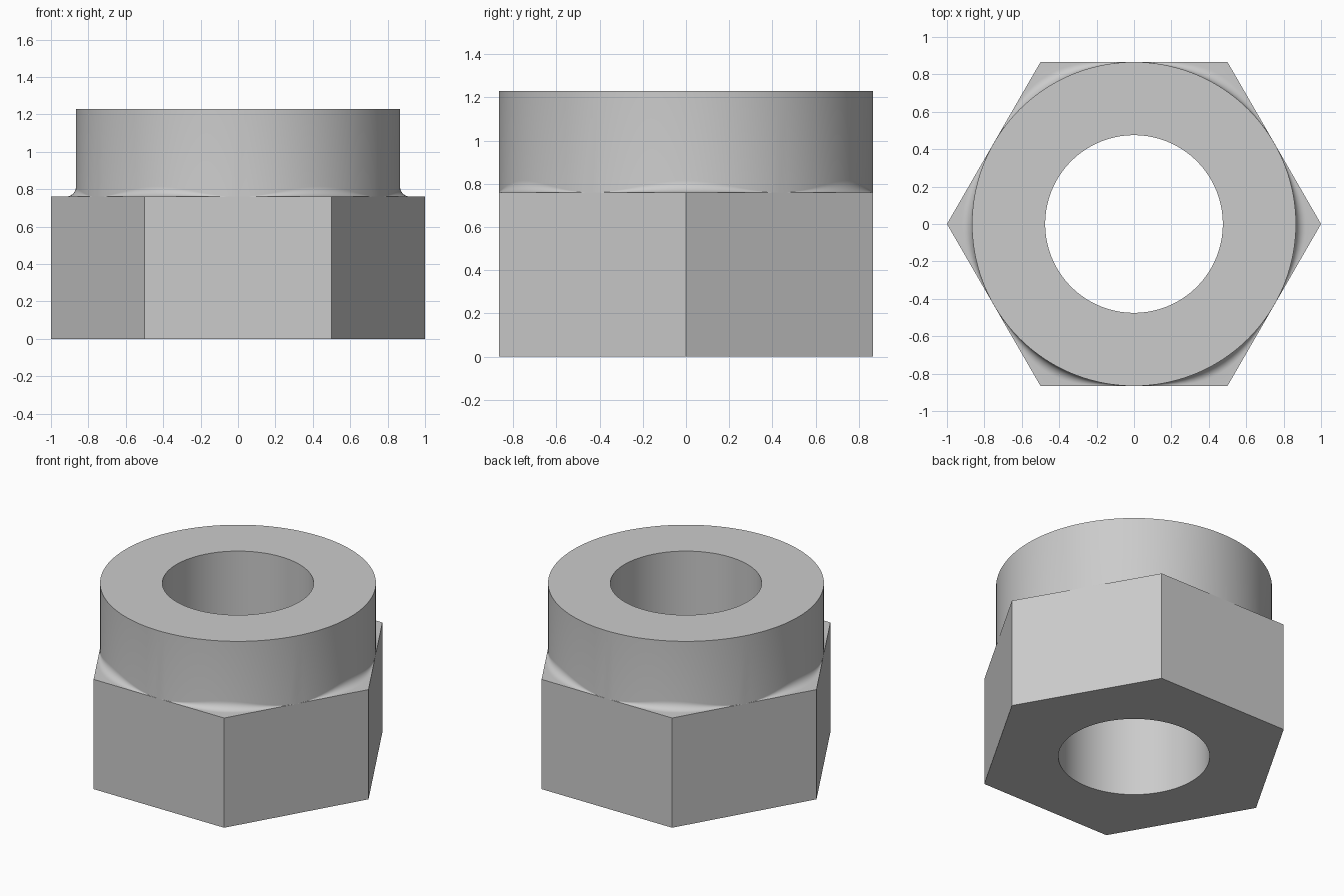
import bpy, bmesh
from math import cos, sin, pi, radians

cube = bpy.data.objects.get("Cube")
if cube:
    bpy.data.objects.remove(cube, do_unlink=True)

SEGMENTS = 120            # multiple of 12, so corners and flats land on columns
FLAT = cos(pi / 6)        # distance from axis to a hexagon flat
COLLAR = FLAT             # collar touches the middle of each flat
BORE = 0.475
HEX_TOP, TOP = 0.76, 1.23
FILLET, STEPS = 0.055, 8

steel = bpy.data.materials.new("steel grey")
steel.use_nodes = True
grey = (0.6, 0.6, 0.6, 1)
steel.diffuse_color = grey
steel.node_tree.nodes["Principled BSDF"].inputs["Base Color"].default_value = grey


def section(angle):
    """Closed radius/height section of the nut at one angle."""
    off_flat = (angle % (pi / 3)) - pi / 6
    hex_radius = FLAT / cos(off_flat)
    # fillet is widest at the corners and vanishes at the flats
    r = min(FILLET * (1 - cos(6 * off_flat)) / 2, hex_radius - COLLAR)
    points = [(BORE, 0), (hex_radius, 0), (hex_radius, HEX_TOP)]
    for i in range(STEPS + 1):
        t = pi / 2 * i / STEPS
        points.append((COLLAR + r * (1 - sin(t)), HEX_TOP + r * (1 - cos(t))))
    return points + [(COLLAR, TOP), (BORE, TOP)]


# Hexagon base, filleted collar and bore swept as one solid
bm = bmesh.new()
columns = []
for s in range(SEGMENTS):
    a = 2 * pi * s / SEGMENTS
    columns.append([bm.verts.new((r * cos(a), r * sin(a), z)) for r, z in section(a)])
count = len(columns[0])
for s in range(SEGMENTS):
    here, after = columns[s], columns[(s + 1) % SEGMENTS]
    for i in range(count):
        j = (i + 1) % count
        bm.faces.new((here[i], after[i], after[j], here[j]))
bmesh.ops.remove_doubles(bm, verts=bm.verts, dist=0.00002)
bmesh.ops.recalc_face_normals(bm, faces=bm.faces)

mesh = bpy.data.meshes.new("hex_nut_with_collar")
bm.to_mesh(mesh)
bm.free()
mesh.materials.append(steel)
nut = bpy.data.objects.new("hex_nut_with_collar", mesh)
bpy.context.collection.objects.link(nut)

# Smooth round surfaces, crisp rims and corners
bpy.ops.object.select_all(action="DESELECT")
nut.select_set(True)
bpy.context.view_layer.objects.active = nut
bpy.ops.object.shade_smooth_by_angle(angle=radians(30))
